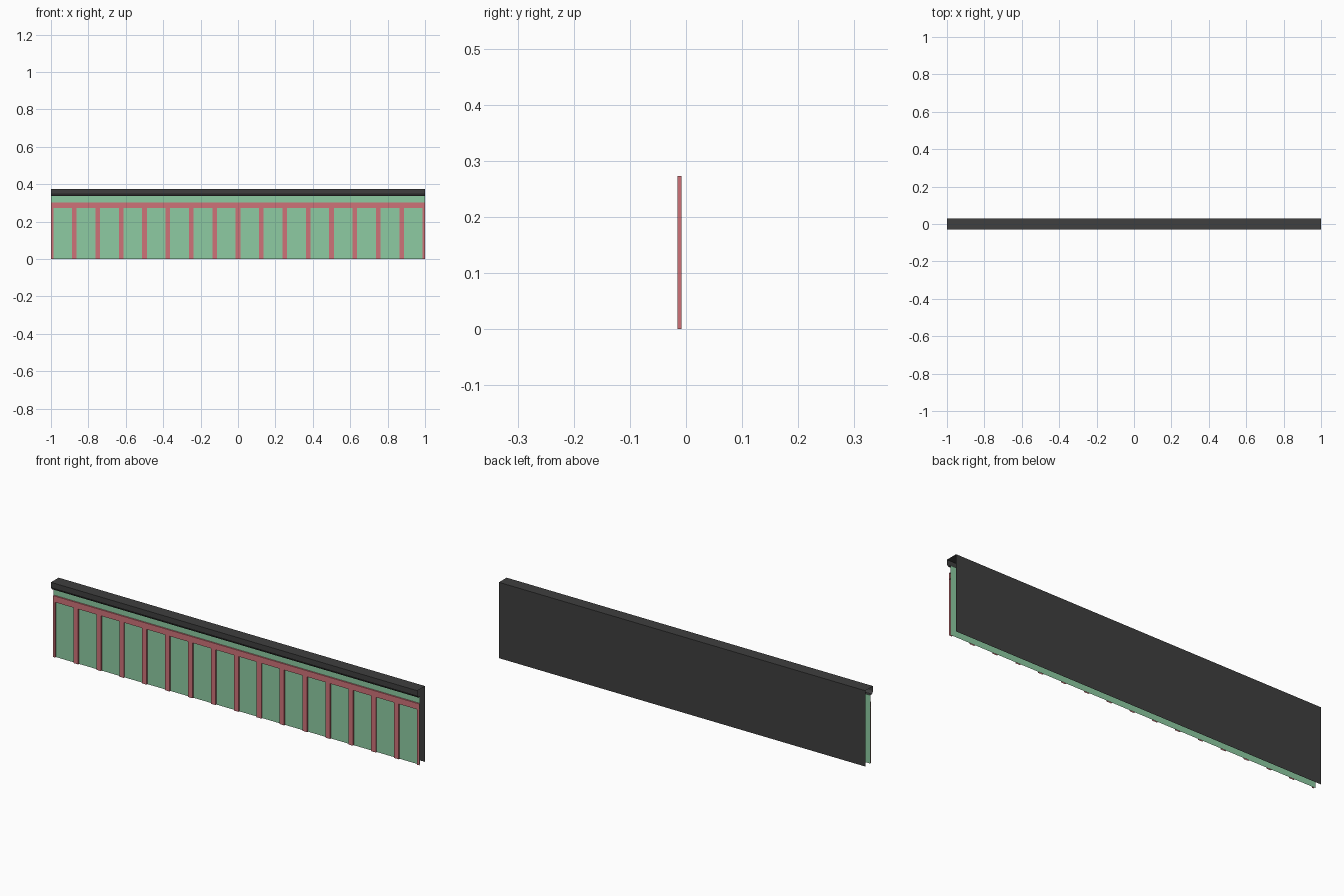
import bpy, bmesh

if "Cube" in bpy.data.objects:
    bpy.data.objects.remove(bpy.data.objects["Cube"])


def material(name, rgb):
    m = bpy.data.materials.new(name)
    m.diffuse_color = (*rgb, 1.0)
    m.use_nodes = True
    m.node_tree.nodes["Principled BSDF"].inputs["Base Color"].default_value = m.diffuse_color
    return m


GREEN = material("green_paint", (0.27, 0.60, 0.36))
RED = material("red_paint", (0.62, 0.17, 0.19))
DARK = material("dark_metal", (0.05, 0.05, 0.05))


def finish(bm, name, mat):
    mesh = bpy.data.meshes.new(name)
    bm.to_mesh(mesh)
    bm.free()
    mesh.materials.append(mat)
    obj = bpy.data.objects.new(name, mesh)
    bpy.context.collection.objects.link(obj)
    return obj


def sweep(bm, points, axis_start, axis_end, place):
    """Extrude an open 2D profile as a ribbon; ends stay open."""
    a = [bm.verts.new(place(axis_start, *p)) for p in points]
    b = [bm.verts.new(place(axis_end, *p)) for p in points]
    for i in range(len(points) - 1):
        bm.faces.new((a[i], b[i], b[i + 1], a[i + 1]))


def strip(name, points, mat):
    """Full-length strip from a (y, z) profile, listed bottom to top on the front."""
    bm = bmesh.new()
    sweep(bm, points, -1.0, 1.0, lambda x, y, z: (x, y, z))
    return finish(bm, name, mat)


HEIGHT, BACK, PANEL, TRIM = 0.374, 0.03, -0.008, -0.015
RAIL_LOW, RAIL_HIGH, CAP_LOW = 0.273, 0.303, 0.337

# Front panel
strip("front_panel", [(PANEL, 0), (PANEL, CAP_LOW)], GREEN)

# Coping with chamfered lip, flat top and back wall, in one sheet
strip("coping_and_back_wall",
      [(PANEL, CAP_LOW), (-0.022, CAP_LOW), (-0.03, 0.350),
       (-0.03, HEIGHT), (BACK, HEIGHT), (BACK, 0)], DARK)

# Horizontal rail
strip("rail", [(PANEL, RAIL_LOW), (TRIM, RAIL_LOW),
               (TRIM, RAIL_HIGH), (PANEL, RAIL_HIGH)], RED)

# Vertical battens, with half battens at both open ends
bm = bmesh.new()
half = 0.0125
for i in range(17):
    x = -1 + i * 0.125
    profile = [(x - half, PANEL), (x - half, TRIM), (x + half, TRIM), (x + half, PANEL)]
    if i == 0:
        profile = [(x, TRIM)] + profile[2:]
    elif i == 16:
        profile = profile[:2] + [(x, TRIM)]
    sweep(bm, [p for p in reversed(profile)], 0.0, RAIL_LOW, lambda z, px, py: (px, py, z))
bmesh.ops.reverse_faces(bm, faces=bm.faces[:])
finish(bm, "battens", RED)
